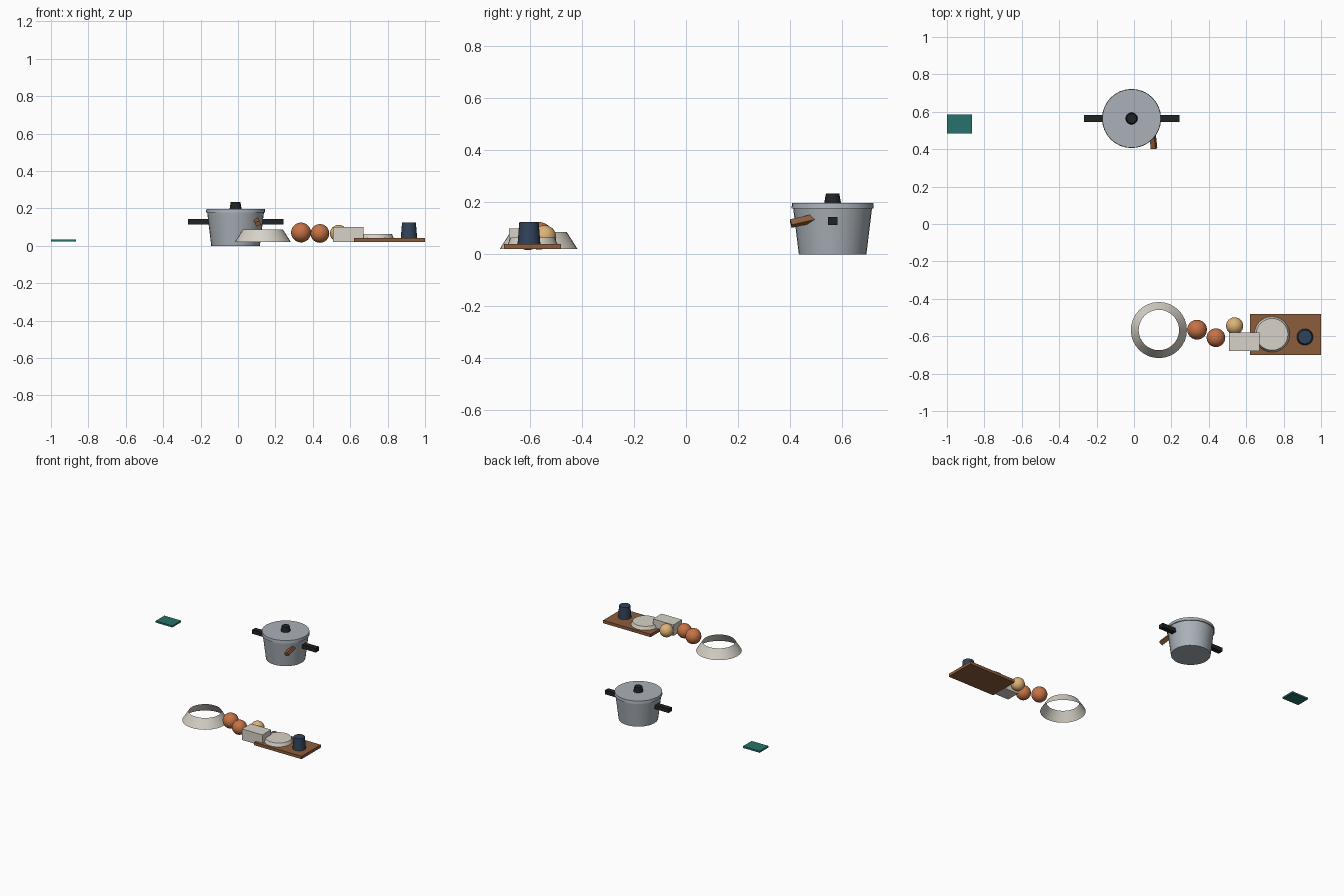
import bpy
from math import radians

if "Cube" in bpy.data.objects:
    bpy.data.objects.remove(bpy.data.objects["Cube"])

COLORS = {
    "steel": (0.40, 0.44, 0.48), "black": (0.015, 0.016, 0.018),
    "wood": (0.26, 0.11, 0.045), "cream": (0.68, 0.64, 0.57),
    "orange": (0.56, 0.17, 0.06), "tan": (0.72, 0.45, 0.18),
    "navy": (0.03, 0.055, 0.10), "teal": (0.02, 0.17, 0.15),
}
MATS = {}
for key, rgb in COLORS.items():
    MATS[key] = bpy.data.materials.new(key)
    MATS[key].diffuse_color = (*rgb, 1)


def finish(name, color, smooth=True):
    ob = bpy.context.object
    ob.name = name
    ob.data.materials.append(MATS[color])
    if smooth:
        bpy.ops.object.shade_smooth_by_angle(angle=radians(35))
    return ob


def cone(name, color, x, y, z0, z1, r0, r1, cap='NGON', sides=32):
    bpy.ops.mesh.primitive_cone_add(vertices=sides, radius1=r0, radius2=r1, depth=z1 - z0,
                                    end_fill_type=cap, location=(x, y, (z0 + z1) / 2))
    return finish(name, color)


def box(name, color, center, size, rot=(0, 0, 0)):
    bpy.ops.mesh.primitive_cube_add(size=1, location=center, rotation=rot)
    bpy.context.object.scale = size
    return finish(name, color, False)


def ball(name, color, center, r):
    bpy.ops.mesh.primitive_uv_sphere_add(segments=24, ring_count=16, radius=r, location=center)
    return finish(name, color)


# Cooking pot with lid, knob, side handles and a spoon handle
px, py = -0.013, 0.564
cone("pot_body", "steel", px, py, 0, 0.18, 0.130, 0.152)
cone("pot_lid", "steel", px, py, 0.177, 0.198, 0.158, 0.156)
cone("lid_knob", "black", px, py, 0.198, 0.233, 0.032, 0.026, sides=20)
for side, name in ((-1, "left_handle"), (1, "right_handle")):
    box(name, "black", (px + side * 0.19, py, 0.128), (0.13, 0.037, 0.029))
box("spoon_handle", "wood", (0.102, 0.452, 0.129), (0.028, 0.10, 0.024),
    (radians(14), radians(-25), 0))

# Open-ended bowl turned upside down
cone("bowl", "cream", 0.133, -0.567, 0.02, 0.086, 0.15, 0.108, cap='NOTHING')

# Fruit
ball("large_orange", "orange", (0.337, -0.565, 0.071), 0.053)
ball("small_orange", "orange", (0.438, -0.608, 0.066), 0.050)
ball("onion", "tan", (0.538, -0.545, 0.066), 0.046)

# Food box, board, plate and cup
box("food_box", "cream", (0.59, -0.63, 0.060), (0.164, 0.10, 0.08))
box("board", "wood", (0.81, -0.59, 0.03), (0.38, 0.22, 0.021))
cone("plate", "cream", 0.738, -0.59, 0.04, 0.064, 0.095, 0.085)
cone("cup", "navy", 0.914, -0.604, 0.04, 0.125, 0.044, 0.037, sides=24)

# Folded cloth
box("cloth", "teal", (-0.933, 0.535, 0.028), (0.134, 0.10, 0.012))

for m in bpy.data.materials:
    if m.users and not m.is_grease_pencil:
        m.use_nodes = True
        m.node_tree.nodes["Principled BSDF"].inputs["Base Color"].default_value = m.diffuse_color
